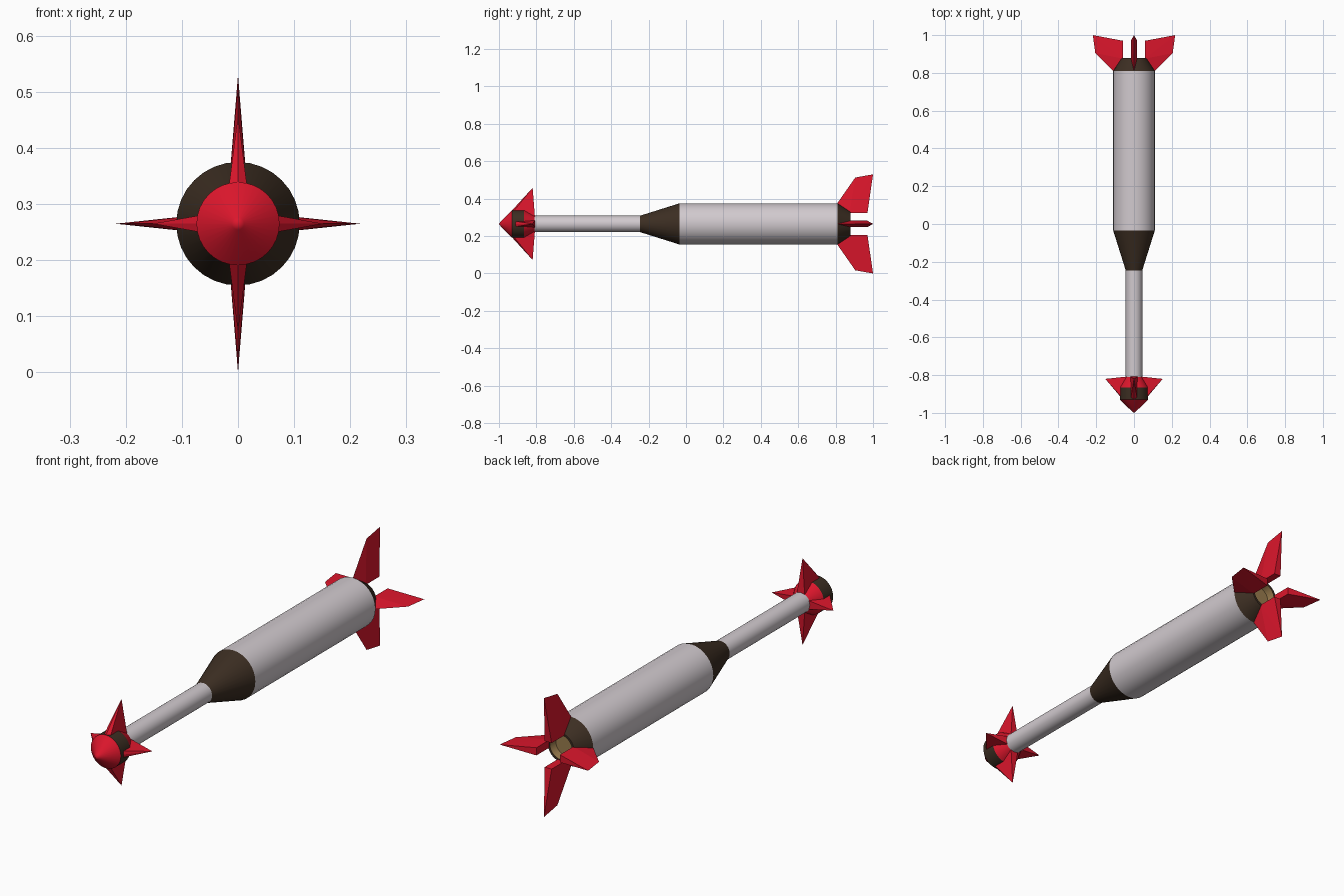
import bpy, bmesh, math
from mathutils import Vector

if "Cube" in bpy.data.objects:
    bpy.data.objects.remove(bpy.data.objects["Cube"])

AXIS_Z = 0.265
SIDES = 32


def material(name, rgb):
    m = bpy.data.materials.new(name)
    m.diffuse_color = (*rgb, 1)
    m.use_nodes = True
    m.node_tree.nodes["Principled BSDF"].inputs["Base Color"].default_value = m.diffuse_color
    return m


RED = material("red", (0.72, 0.008, 0.025))
GREY = material("pale_grey", (0.64, 0.59, 0.62))
BROWN = material("dark_brown", (0.045, 0.027, 0.016))
TAN = material("tan", (0.32, 0.2, 0.075))


def finish(bm, name, mat, smooth):
    mesh = bpy.data.meshes.new(name)
    bm.to_mesh(mesh)
    bm.free()
    mesh.materials.append(mat)
    ob = bpy.data.objects.new(name, mesh)
    bpy.context.collection.objects.link(ob)
    if smooth:
        bpy.ops.object.select_all(action='DESELECT')
        bpy.context.view_layer.objects.active = ob
        ob.select_set(True)
        bpy.ops.object.shade_smooth_by_angle(angle=math.radians(30))
    return ob


def lathe(name, profile, mat):
    """Turn (y, radius) points around the long axis; points run nose to tail."""
    bm = bmesh.new()
    rings = []
    for y, r in profile:
        if r == 0:
            rings.append([bm.verts.new((0, y, AXIS_Z))] * SIDES)
            continue
        ring = []
        for i in range(SIDES):
            a = 2 * math.pi * i / SIDES
            ring.append(bm.verts.new((r * math.sin(a), y, AXIS_Z + r * math.cos(a))))
        rings.append(ring)
    for p, q in zip(rings, rings[1:]):
        for i in range(SIDES):
            j = (i + 1) % SIDES
            # dict keys drop the doubled vertex at a pole
            bm.faces.new(list(dict.fromkeys((p[i], q[i], q[j], p[j]))))
    # profiles run along +y, so this winding must face away from the axis
    bm.normal_update()
    first = bm.faces[:][0]
    c = first.calc_center_median() - Vector((0, profile[0][0] + 0.02, AXIS_Z))
    if first.normal.dot(c) < 0:
        bmesh.ops.reverse_faces(bm, faces=bm.faces[:])
    return finish(bm, name, mat, True)


def fin(name, sharp, root, half_width, turn):
    """Wedge fin: sharp (y, r) outline points, and thick root points."""
    bm = bmesh.new()
    pts = [(0, y, r) for y, r in sharp]
    pts += [(s * half_width, y, r) for y, r in root for s in (-1, 1)]
    c, s = math.cos(turn), math.sin(turn)
    for x, y, r in pts:
        bm.verts.new((x * c + r * s, y, AXIS_Z - x * s + r * c))
    bmesh.ops.convex_hull(bm, input=bm.verts[:])
    bmesh.ops.recalc_face_normals(bm, faces=bm.faces[:])
    return finish(bm, name, RED, False)


# Nose: red tip, dark band, red rear taper
lathe("nose_tip", [(-1, 0), (-0.992, 0.011), (-0.93, 0.074)], RED)
lathe("nose_band", [(-0.93, 0.074), (-0.865, 0.074)], BROWN)
lathe("nose_rear", [(-0.865, 0.074), (-0.81, 0.044)], RED)

# Body tubes
lathe("neck_tube", [(-0.81, 0.044), (-0.245, 0.044)], GREY)
lathe("shoulder_cone", [(-0.245, 0.044), (-0.035, 0.11)], BROWN)
lathe("main_tube", [(-0.035, 0.11), (0.81, 0.11)], GREY)

# Tail with shallow exhaust bore
lathe("tail_cone", [(0.81, 0.11), (0.88, 0.065), (0.88, 0.055)], BROWN)
nozzle = lathe("nozzle", [(0.88, 0.055), (0.845, 0.05), (0.845, 0)], TAN)
nozzle.data.flip_normals()

# Four nose fins and four tail fins; the sideways ones are shorter
for i, side in enumerate(("top", "right", "bottom", "left")):
    turn = i * math.pi / 2
    tall = i % 2 == 0
    nose_r = 0.193 if tall else 0.152
    fin("nose_fin_" + side,
        [(-0.985, 0.012), (-0.82, nose_r)],
        [(-0.94, 0.045), (-0.808, 0.04)], 0.019, turn)
    r1, r2 = (0.248, 0.265) if tall else (0.205, 0.218)
    fin("tail_fin_" + side,
        [(0.808, 0.109), (0.905, r1), (1.0, r2)],
        [(0.875, 0.058), (0.97, 0.058)], 0.017, turn)

# Make sure the nozzle faces point to the rear, out of the bore
bm = bmesh.new()
bm.from_mesh(nozzle.data)
bm.normal_update()
if min(f.normal.y for f in bm.faces) < -0.9:
    bmesh.ops.reverse_faces(bm, faces=bm.faces[:])
bm.to_mesh(nozzle.data)
bm.free()
